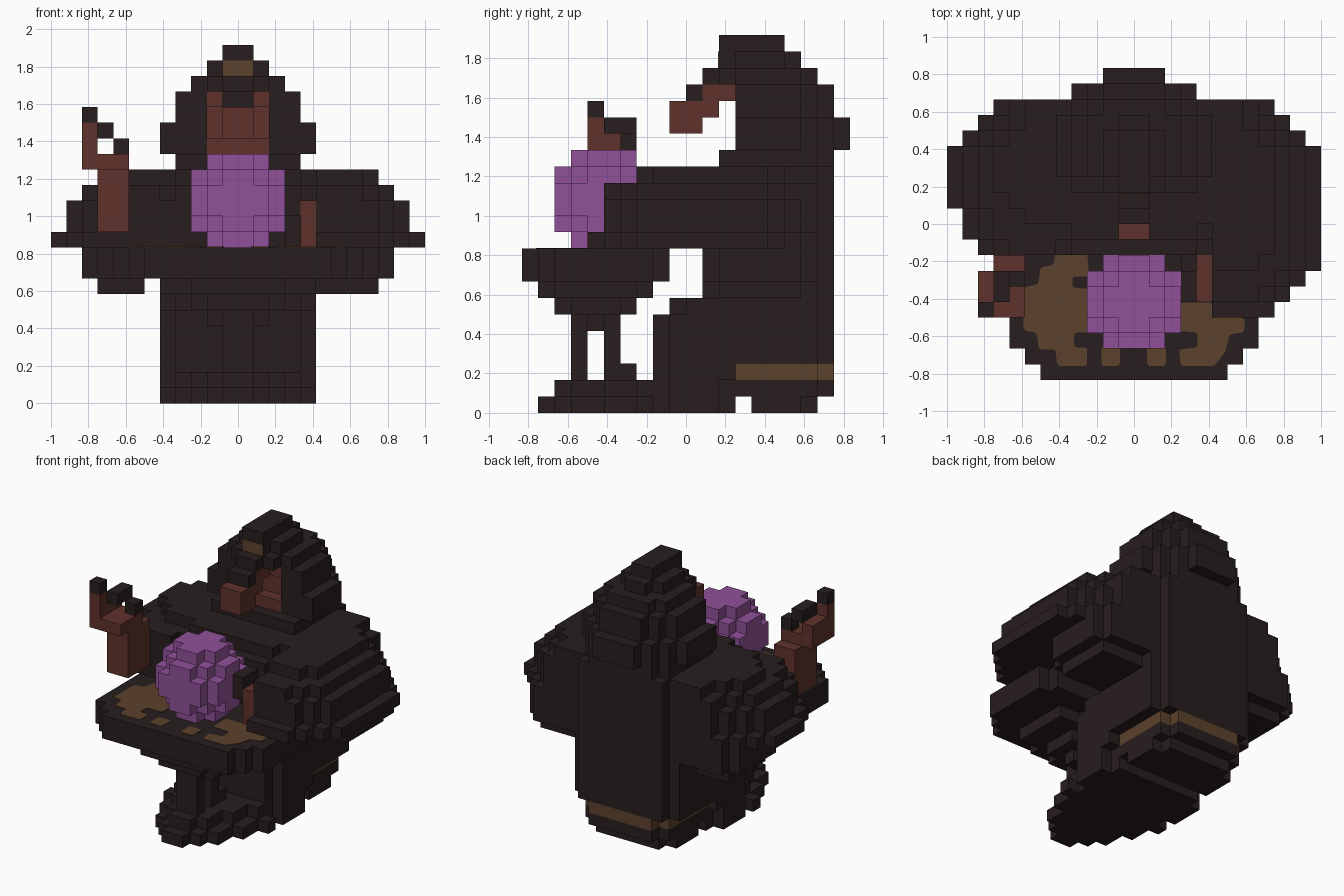
import bpy, bmesh
from mathutils import Vector

cube = bpy.data.objects.get("Cube")
if cube:
    bpy.data.objects.remove(cube, do_unlink=True)

U = 1 / 12  # size of one block


def material(name, rgb):
    m = bpy.data.materials.new(name)
    m.use_nodes = True
    m.diffuse_color = (*rgb, 1)
    bsdf = m.node_tree.nodes["Principled BSDF"]
    bsdf.inputs["Base Color"].default_value = (*rgb, 1)
    bsdf.inputs["Roughness"].default_value = 0.9
    return m


CLOTH = material("dark cloth", (0.021, 0.0130, 0.0130))
SKIN = material("red brown skin", (0.117, 0.032, 0.025))
ORB = material("purple", (0.285, 0.083, 0.32))
TRIM = material("bronze trim", (0.107, 0.054, 0.026))


def finish(name, bm, mat):
    mesh = bpy.data.meshes.new(name)
    bm.to_mesh(mesh)
    bm.free()
    mesh.materials.append(mat)
    ob = bpy.data.objects.new(name, mesh)
    bpy.context.collection.objects.link(ob)


def blocks(name, mat, boxes, cut=()):
    """Fill boxes (x0,x1,y0,y1,z0,z1) with blocks, keep only the outer skin."""
    def cells(bs):
        return {(x, y, z) for a, b, c, d, e, f in bs
                for x in range(a, b) for y in range(c, d) for z in range(e, f)}
    solid = cells(boxes) - cells(cut)
    bm = bmesh.new()
    for c in solid:
        for axis in range(3):
            for side in (0, 1):
                n = list(c)
                n[axis] += 2 * side - 1
                if tuple(n) in solid:
                    continue
                u, v = (axis + 1) % 3, (axis + 2) % 3
                quad = []
                for du, dv in ((0, 0), (1, 0), (1, 1), (0, 1)):
                    p = list(c)
                    p[axis] += side
                    p[u] += du
                    p[v] += dv
                    quad.append(bm.verts.new(Vector(p) * U))
                bm.faces.new(quad if side else quad[::-1])
    bmesh.ops.remove_doubles(bm, verts=bm.verts, dist=U / 10)
    bmesh.ops.dissolve_limit(bm, angle_limit=0.01, verts=bm.verts, edges=bm.edges)
    finish(name, bm, mat)


def layer(z0, z1, steps):
    """Stepped outline symmetric in x: each step is (half width, y0, y1)."""
    return [(-w, w, y0, y1, z0, z1) for w, y0, y1 in steps]


# Robe: lap, torso, chest and the narrow foot behind
robe = (layer(0, 1, [(4, -2, 3), (5, -1, 2), (4, 4, 7), (3, 4, 8)])
        + layer(1, 2, [(4, -2, 8), (5, -1, 2), (3, 8, 9)])
        + layer(2, 3, [(4, -2, 3), (5, -1, 3)])
        + layer(3, 6, [(4, -2, 9), (5, -1, 8)])
        + layer(6, 7, [(4, -1, 9), (5, 0, 8)])
        + layer(7, 10, [(4, 1, 9), (5, 2, 8)])
        + layer(10, 13, [(4, -2, 9), (7, -2, 8)])
        + layer(13, 14, [(4, -2, 9), (7, -1, 8)])
        + layer(14, 15, [(4, -1, 9), (7, 0, 8)]))
blocks("robe", CLOTH, robe)
blocks("hem_band", TRIM, layer(2, 3, [(3, 3, 9), (4, 3, 8)]))

# Sleeves: rows of (outer x, y back, z0, z1, index of front edge), plus elbows
ROWS = [(12, 5, 10, 11, 3), (11, 6, 10, 11, 2), (10, 7, 10, 11, 1), (9, 8, 10, 11, 0),
        (11, 5, 11, 13, 3), (10, 6, 11, 13, 2), (9, 7, 11, 13, 1), (8, 8, 11, 13, 1),
        (10, 5, 13, 14, 3), (9, 6, 13, 14, 2), (8, 8, 13, 14, 1),
        (9, 5, 14, 15, 4), (8, 6, 14, 15, 3), (6, 8, 14, 15, 3)]
for name, s, front in (("left_sleeve", 1, (-6, -5, -4, -3, -2)),
                       ("right_sleeve", -1, (-2, -2, -1, 1, 2))):
    boxes = [(5, w, front[i], y1, z0, z1) for w, y1, z0, z1, i in ROWS]
    boxes += [(5, 10, 2, 7, 8, 10), (5, 9, 1, 8, 8, 10),
              (5 if s > 0 else 6, 9, 2, 7, 7, 8)]
    if s < 0:
        boxes = [(-b, -a, c, d, e, f) for a, b, c, d, e, f in boxes]
    blocks(name, CLOTH, boxes)

# Hood with a recessed opening
hood = (layer(15, 16, [(4, 2, 8), (3, 2, 9)])
        + layer(16, 18, [(5, 3, 7), (4, 3, 8), (3, 3, 9), (2, 4, 10)])
        + layer(18, 20, [(4, 3, 7), (3, 3, 8), (2, 3, 9)])
        + layer(20, 21, [(3, 3, 7), (2, 2, 8), (1, 1, 8)])
        + layer(21, 22, [(2, 3, 6), (1, 2, 7)])
        + layer(22, 23, [(1, 2, 6)]))
blocks("hood", CLOTH, hood, cut=[(-2, 2, 3, 5, 16, 20)])

# Thin bronze plate on the hood's brow
bm = bmesh.new()
bmesh.ops.create_cube(bm, size=1)
bmesh.ops.scale(bm, vec=(2 * U, 0.008, U), verts=bm.verts)
bmesh.ops.translate(bm, vec=(0, 2 * U, 21.5 * U), verts=bm.verts)
finish("hood_ornament", bm, TRIM)

# Face, snout and nose
blocks("face", SKIN, [(-2, 2, 4, 5, 16, 20), (-2, 2, 3, 4, 16, 17),
                      (-2, -1, 3, 4, 19, 20), (1, 2, 3, 4, 19, 20)])
blocks("snout", SKIN, [(-1, 1, -1, 1, 17, 19), (-1, 1, 1, 2, 18, 20),
                       (-1, 1, 2, 4, 19, 20)])
blocks("nose", CLOTH, [(-1, 1, 0, 1, 19, 20)])

# Raised right hand with claws
blocks("right_hand", SKIN, [(-9, -7, -5, -2, 11, 15), (-10, -7, -6, -3, 15, 16),
                            (-10, -9, -6, -5, 16, 18), (-10, -9, -5, -3, 16, 17)])
blocks("right_claws", CLOTH, [(-10, -9, -6, -5, 18, 19), (-9, -8, -5, -3, 17, 18),
                              (-8, -7, -4, -3, 16, 17)])

# Left hand resting beside the ball
blocks("left_hand", SKIN, [(4, 5, -5, -2, 10, 13)])
blocks("left_claws", CLOTH, [(3, 4, -5, -3, 12, 14), (3, 4, -3, -2, 10, 12)])

# Ball: stepped sphere six blocks across, from crossed boxes
half_sizes = [(2, 2, 2), (3, 2, 1), (3, 1, 2), (2, 3, 1), (1, 3, 2), (2, 1, 3), (1, 2, 3)]
blocks("ball", ORB, [(-a, a, -5 - b, -5 + b, 13 - c, 13 + c) for a, b, c in half_sizes])

# Table: wide top, stepped underside, posts and round base
table = (layer(8, 10, [(6, -10, -1), (7, -9, -1), (8, -8, -2)])
         + layer(7, 8, [(3, -9, -2), (5, -8, -3)])
         + layer(6, 7, [(2, -8, -3), (3, -7, -4)])
         + layer(5, 6, [(1, -7, -4), (2, -6, -5)])
         + layer(2, 5, [(1, -7, -6), (1, -5, -4)])
         + layer(2, 3, [(1, -4, -3)])
         + layer(1, 2, [(1, -8, -2), (2, -7, -2), (3, -5, -2), (4, -3, -2)])
         + layer(0, 1, [(1, -9, -2), (2, -8, -2), (3, -7, -2), (4, -5, -2), (5, -3, -2)]))
blocks("table", CLOTH, table)


def inlay(name, points):
    """Thin painted plate with rounded corners on the table top."""
    bm = bmesh.new()
    bm.faces.new([bm.verts.new((x, y, 10 * U - 0.002)) for x, y in points])
    bmesh.ops.bevel(bm, geom=bm.verts[:], offset=0.018, segments=3, profile=0.5,
                    affect='VERTICES', clamp_overlap=True)
    out = bmesh.ops.extrude_face_region(bm, geom=bm.faces[:])["geom"]
    bmesh.ops.translate(bm, vec=(0, 0, 0.006),
                        verts=[v for v in out if isinstance(v, bmesh.types.BMVert)])
    bmesh.ops.recalc_face_normals(bm, faces=bm.faces)
    finish(name, bm, TRIM)


# Bronze pattern on the table top
inlay("inlay_large", [(-0.42, -0.15), (-0.25, -0.15), (-0.24, -0.28), (-0.33, -0.28),
                      (-0.33, -0.34), (-0.2, -0.35), (-0.2, -0.58), (-0.32, -0.58),
                      (-0.32, -0.66), (-0.25, -0.66), (-0.25, -0.76),
                      (-0.41, -0.76), (-0.42, -0.67), (-0.51, -0.67), (-0.52, -0.58),
                      (-0.59, -0.57), (-0.59, -0.34), (-0.51, -0.32), (-0.5, -0.23),
                      (-0.43, -0.22)])
inlay("inlay_corner", [(0.2, -0.42), (0.42, -0.42), (0.42, -0.5), (0.59, -0.5),
                       (0.59, -0.58), (0.51, -0.59), (0.49, -0.68), (0.43, -0.76),
                       (0.25, -0.76), (0.24, -0.67), (0.34, -0.66), (0.34, -0.58),
                       (0.2, -0.57)])
for side, x in (("right", -0.125), ("left", 0.12)):
    inlay("inlay_dot_" + side, [(x - 0.05, -0.65), (x - 0.05, -0.76),
                                (x + 0.05, -0.76), (x + 0.05, -0.65)])
